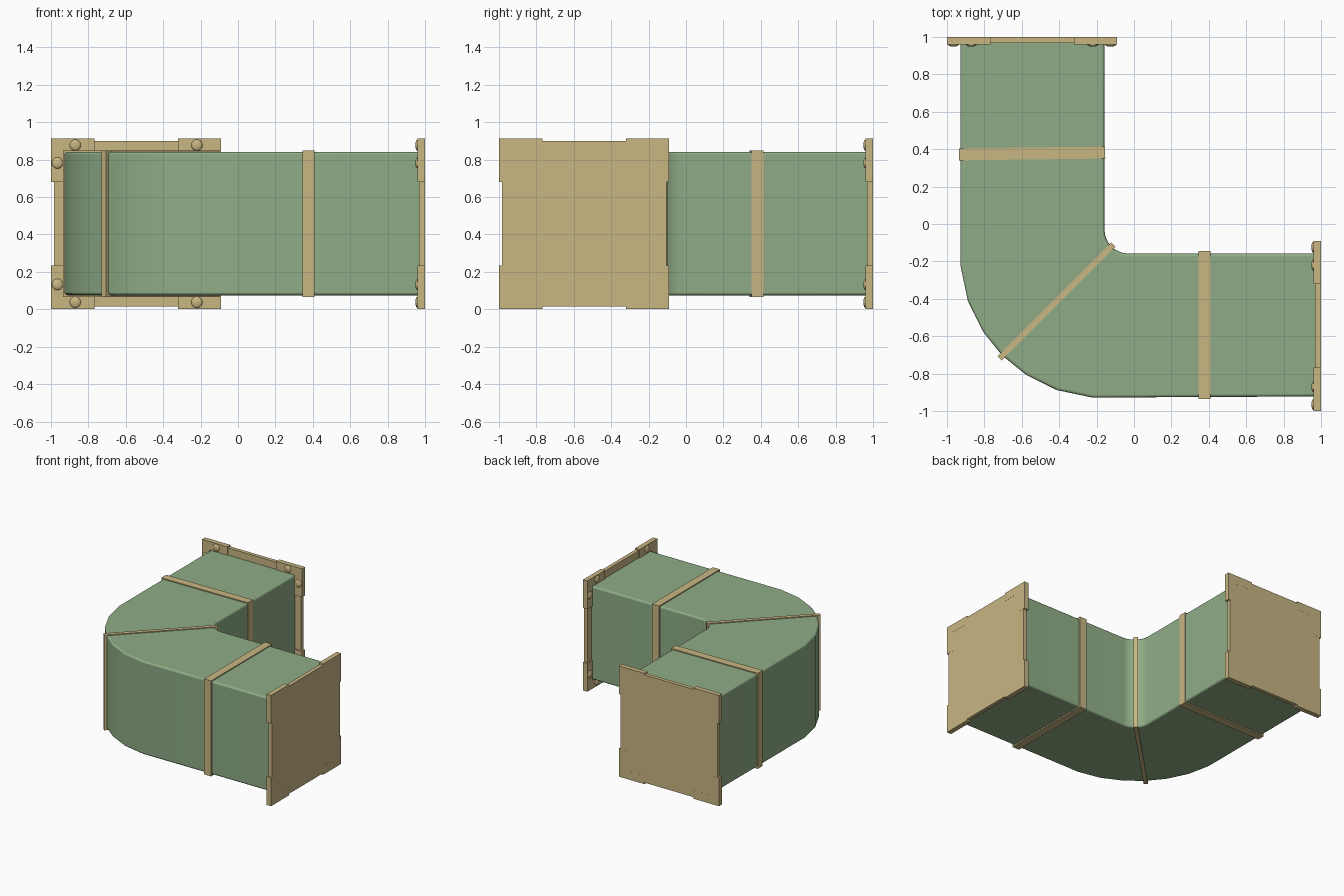
import bpy, bmesh, math
from mathutils import Matrix, Vector

if "Cube" in bpy.data.objects:
    bpy.data.objects.remove(bpy.data.objects["Cube"])


def material(name, rgb):
    m = bpy.data.materials.new(name)
    m.use_nodes = True
    m.diffuse_color = (*rgb, 1)
    m.node_tree.nodes["Principled BSDF"].inputs["Base Color"].default_value = (*rgb, 1)
    return m


GREEN = material("sage green", (0.275, 0.415, 0.24))
TAN = material("tan metal", (0.58, 0.465, 0.225))

# The two legs are mirror images across the diagonal x = y
SWAP = Matrix(((0, 1, 0, 0), (1, 0, 0, 0), (0, 0, 1, 0), (0, 0, 0, 1)))
MID = -0.545    # centre line of each leg
MIDZ = 0.4575   # centre height
HALF = 0.455    # half size of a flange


def finish(bm, name, mat, swap=False):
    if swap:
        bmesh.ops.transform(bm, matrix=SWAP, verts=bm.verts)
    bmesh.ops.recalc_face_normals(bm, faces=bm.faces)
    mesh = bpy.data.meshes.new(name)
    bm.to_mesh(mesh)
    bm.free()
    mesh.materials.append(mat)
    obj = bpy.data.objects.new(name, mesh)
    bpy.context.collection.objects.link(obj)
    return obj


def smooth(obj, degrees):
    bpy.ops.object.select_all(action='DESELECT')
    obj.select_set(True)
    bpy.context.view_layer.objects.active = obj
    bpy.ops.object.shade_smooth_by_angle(angle=math.radians(degrees))


def prism(bm, points, depth):
    """Extrude a closed outline along a vector."""
    face = bm.faces.new([bm.verts.new(p) for p in points])
    out = bmesh.ops.extrude_face_region(bm, geom=[face])
    verts = [v for v in out["geom"] if isinstance(v, bmesh.types.BMVert)]
    bmesh.ops.translate(bm, vec=Vector(depth), verts=verts)


def box(bm, center, size, angle=0):
    mat = (Matrix.Translation(center) @ Matrix.Rotation(angle, 4, 'Z')
           @ Matrix.Diagonal((*size, 1)))
    bmesh.ops.create_cube(bm, size=1, matrix=mat)


# Curved duct: plan outline extruded upward with rounded long edges
outer = [(-0.928, -0.222), (-0.888, -0.412), (-0.807, -0.576), (-0.705, -0.703)]
outer += [(y, x) for x, y in reversed(outer[:3])]
inner = []
for i in range(9):
    a = math.radians(270 - 90 * i / 8)
    inner.append((-0.03 + 0.128 * math.cos(a), -0.03 + 0.128 * math.sin(a)))
outline = [(-0.928, 0.98)] + outer + [(0.98, -0.922), (0.98, -0.158)] + inner + [(-0.158, 0.98)]
bm = bmesh.new()
prism(bm, [(x, y, 0.075) for x, y in outline], (0, 0, 0.767))
duct = finish(bm, "duct_elbow", GREEN)
smooth(duct, 35)
bevel = duct.modifiers.new("rounded edges", 'BEVEL')
bevel.width = 0.016
bevel.segments = 3
bevel.limit_method = 'ANGLE'
bevel.angle_limit = math.radians(50)
bevel.harden_normals = True

# Seam bands around the duct
for name, center, size, angle in (
        ("front_leg_band", (0.378, -0.54, MIDZ), (0.064, 0.79, 0.785), 0),
        ("back_leg_band", (-0.545, 0.377, MIDZ), (0.782, 0.064, 0.785), math.radians(0.7)),
        ("corner_band", (-0.414, -0.414, MIDZ), (0.86, 0.032, 0.783), math.radians(45))):
    bm = bmesh.new()
    box(bm, center, size, angle)
    finish(bm, name, TAN)

# End flanges: plate, four corner brackets, eight domed rivets
for side, swap in (("front_leg", False), ("back_leg", True)):
    bm = bmesh.new()
    box(bm, (0.984, MID, MIDZ), (0.031, 0.88, 0.885))
    finish(bm, side + "_end_plate", TAN, swap)

    brackets = bmesh.new()
    rivets = bmesh.new()
    leg, width = 0.232, 0.07
    ell = [(0, 0), (leg, 0), (leg, width), (width, width), (width, leg), (0, leg)]
    for sy in (-1, 1):
        for sz in (-1, 1):
            prism(brackets, [(0.96, MID + sy * (HALF - u), MIDZ + sz * (HALF - v))
                             for u, v in ell], (0.04, 0, 0))
            for u, v in ((0.325, 0.42), (0.42, 0.325)):
                place = (Matrix.Translation((0.96, MID + sy * u, MIDZ + sz * v))
                         @ Matrix.Diagonal((0.012, 0.03, 0.03, 1)))
                bmesh.ops.create_uvsphere(rivets, u_segments=16, v_segments=10,
                                          radius=1, matrix=place)
    finish(brackets, side + "_corner_brackets", TAN, swap)
    smooth(finish(rivets, side + "_rivets", TAN, swap), 40)
